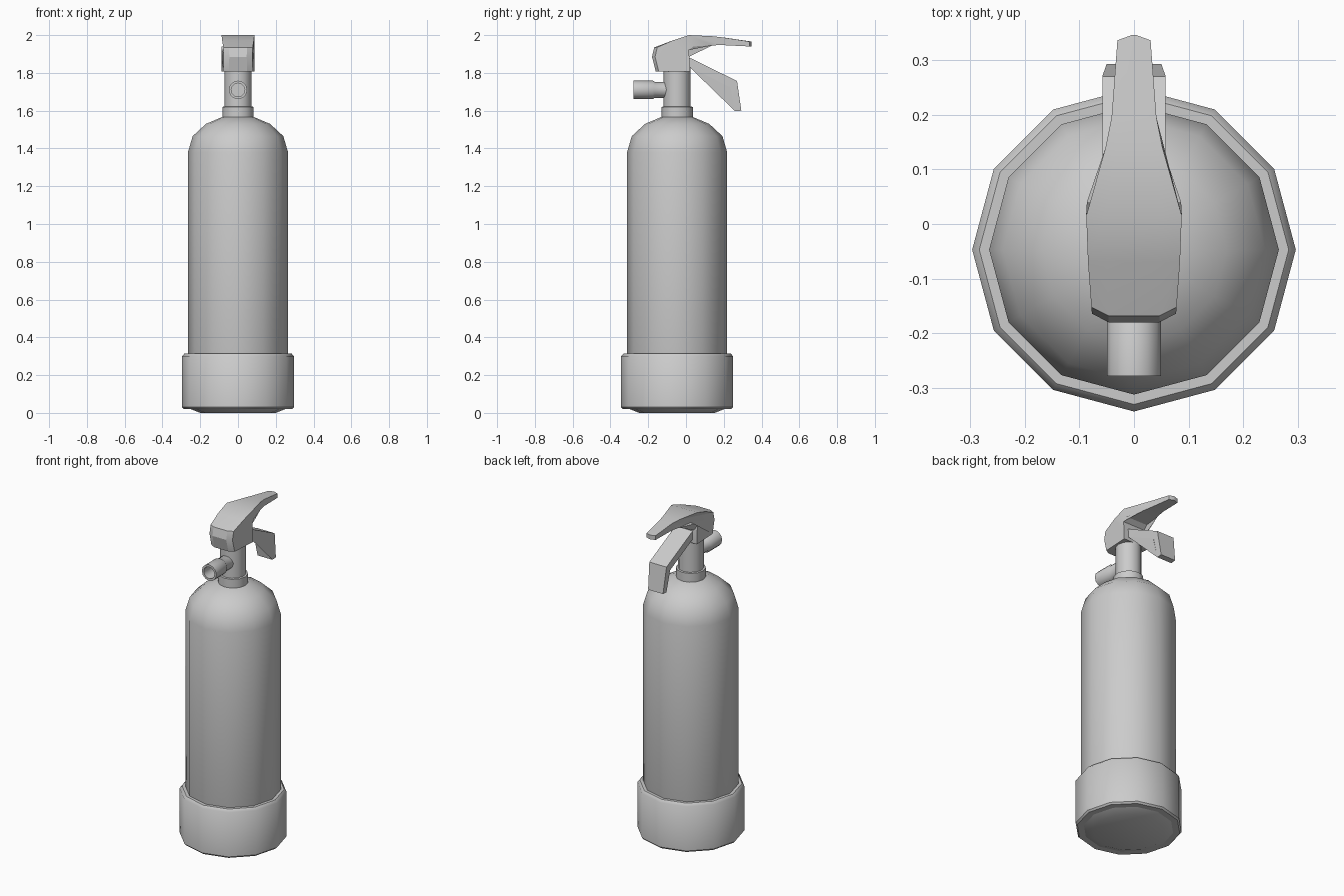
import bpy, bmesh, math
from mathutils import Matrix, Vector

old = bpy.data.objects.get("Cube")
if old:
    bpy.data.objects.remove(old, do_unlink=True)

grey = bpy.data.materials.new("plain grey")
grey.use_nodes = True
COLOUR = (0.6, 0.6, 0.6, 1)
grey.diffuse_color = COLOUR
grey.node_tree.nodes["Principled BSDF"].inputs["Base Color"].default_value = COLOUR

AXIS_Y = -0.047  # the cylinder axis sits forward of the centre
SIDES = 12


def finish(name, bm, angle):
    bmesh.ops.recalc_face_normals(bm, faces=bm.faces)
    mesh = bpy.data.meshes.new(name)
    bm.to_mesh(mesh)
    bm.free()
    mesh.materials.append(grey)
    obj = bpy.data.objects.new(name, mesh)
    bpy.context.collection.objects.link(obj)
    bpy.ops.object.select_all(action="DESELECT")
    obj.select_set(True)
    bpy.context.view_layer.objects.active = obj
    bpy.ops.object.shade_smooth_by_angle(angle=math.radians(angle))
    return obj


def lathe(name, profile, matrix, angle=40):
    """Turn a list of (radius, height) into a capped solid."""
    bm = bmesh.new()
    rings = []
    for r, z in profile:
        rings.append([bm.verts.new((r * math.cos(a), r * math.sin(a), z))
                      for a in (math.tau * i / SIDES for i in range(SIDES))])
    for low, high in zip(rings, rings[1:]):
        for i in range(SIDES):
            j = (i + 1) % SIDES
            bm.faces.new((low[i], low[j], high[j], high[i]))
    bm.faces.new(rings[0])
    bm.faces.new(rings[-1])
    bm.transform(matrix)
    return finish(name, bm, angle)


def side_prism(name, outline, columns, angle=25):
    """Sweep a (y, z) outline across x; columns give (x, y shift) at each point."""
    bm = bmesh.new()
    rows = [[bm.verts.new((x, y + dy, z)) for x, dy in columns(y, z)] for y, z in outline]
    n = len(rows)
    for k in range(n):
        a, b = rows[k], rows[(k + 1) % n]
        for i in range(len(a) - 1):
            bm.faces.new((a[i], a[i + 1], b[i + 1], b[i]))
    bm.faces.new([r[0] for r in rows])
    bm.faces.new([r[-1] for r in rows])
    bmesh.ops.triangulate(bm, faces=[f for f in bm.faces if len(f.verts) > 4])
    return finish(name, bm, angle)


upright = Matrix.Translation((0, AXIS_Y, 0))

# Tank with domed shoulder and rounded underside
lathe("tank", [(0.2, 0), (0.25, 0.02), (0.265, 0.06), (0.265, 1.38), (0.24, 1.465),
               (0.17, 1.53), (0.08, 1.568)], upright)

# Protective foot ring
lathe("base_ring", [(0.25, 0.02), (0.287, 0.02), (0.296, 0.03), (0.296, 0.3),
                    (0.283, 0.315), (0.26, 0.315)], upright)

# Valve
lathe("collar", [(0.083, 1.555), (0.083, 1.62), (0.07, 1.622)], upright)
lathe("valve_neck", [(0.072, 1.6), (0.072, 1.83)], upright)

# Hollow outlet pointing forward
forward = Matrix.Translation((0, 0, 1.71)) @ Matrix.Rotation(math.pi / 2, 4, "X")
lathe("outlet", [(0.042, 0.06), (0.042, 0.165), (0.049, 0.175), (0.049, 0.278),
                 (0.036, 0.278), (0.036, 0.2)], forward)

# Carry handle, tapering to the back, with a faceted front
WIDTHS = [(-0.18, 0.077), (-0.1, 0.083), (0.035, 0.088), (0.14, 0.052), (0.195, 0.041), (0.34, 0.03)]


def half_width(y):
    for (y0, w0), (y1, w1) in zip(WIDTHS, WIDTHS[1:]):
        if y <= y1:
            return w0 + (w1 - w0) * max(0, (y - y0) / (y1 - y0))
    return WIDTHS[-1][1]


def handle_columns(y, z):
    w = half_width(y)
    if y < -0.15:      # corners set back from the front panel
        return [(-w, 0.016), (-w * 0.6, 0), (w * 0.6, 0), (w, 0.016)]
    if y > 0.3:        # slightly pointed tip
        return [(-w, 0), (-w * 0.1, 0.01), (w * 0.1, 0.01), (w, 0)]
    return [(-w, 0), (-w * 0.6, 0), (w * 0.6, 0), (w, 0)]


side_prism("carry_handle", [
    (-0.16, 1.808), (-0.18, 1.885), (-0.168, 1.935), (-0.07, 1.972), (0.015, 2.0), (0.14, 1.994),
    (0.195, 1.988), (0.336, 1.966), (0.336, 1.94), (0.195, 1.947), (0.14, 1.946),
    (0.04, 1.94), (0.013, 1.92), (0.02, 1.87), (0.02, 1.808)], handle_columns)


# Squeeze lever, bent down at the end
def lever_columns(y, z):
    w = 0.05 if z < 1.65 else 0.058
    return [(-w, 0), (w, 0)]


side_prism("squeeze_lever", [
    (-0.03, 1.905), (0.02, 1.88), (0.27, 1.757), (0.293, 1.6), (0.26, 1.597),
    (0.235, 1.725), (0.02, 1.83), (-0.03, 1.85)], lever_columns)
